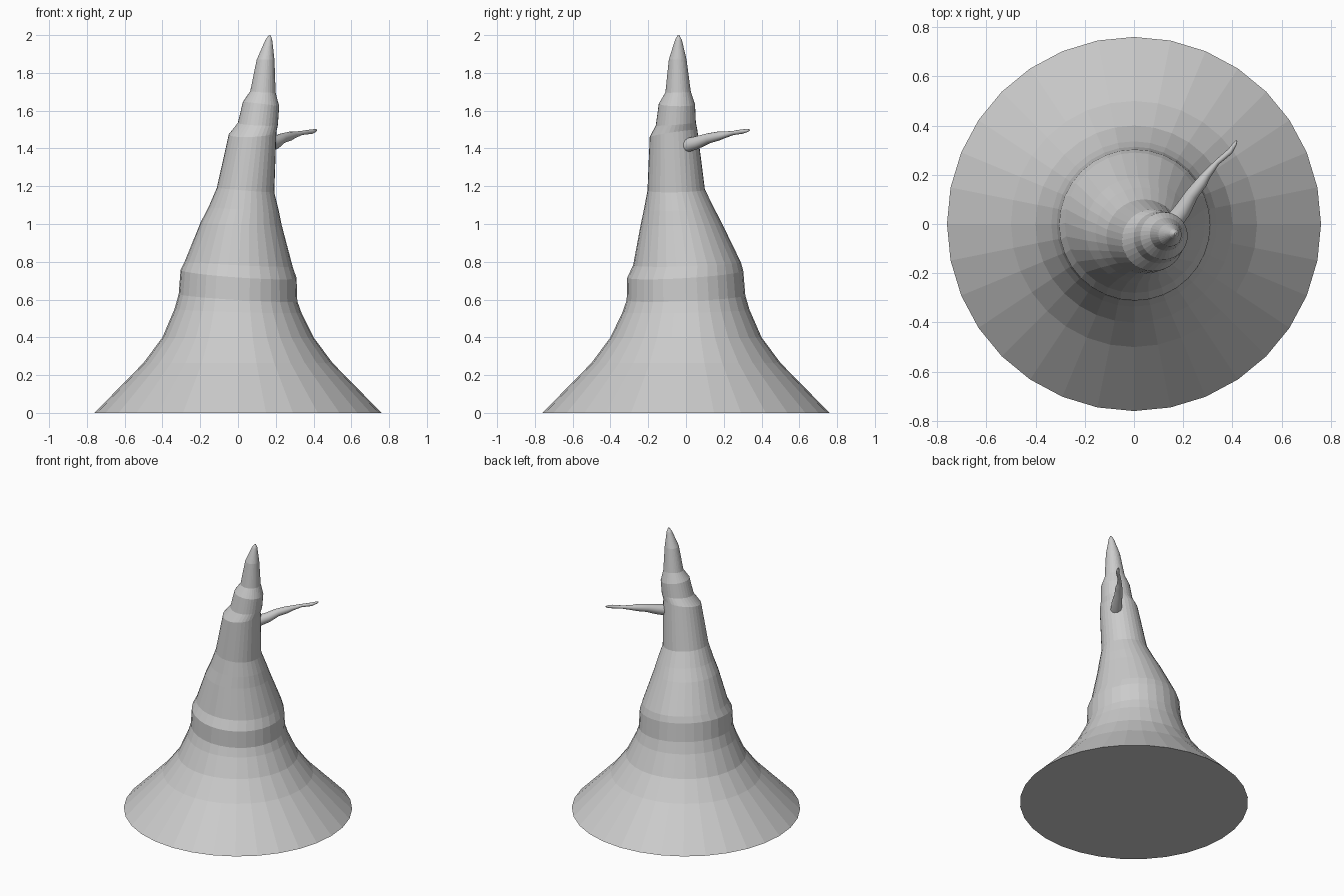
import bpy
import bmesh
from math import cos, sin, tau
from mathutils import Vector

cube = bpy.data.objects.get("Cube")
if cube:
    bpy.data.objects.remove(cube, do_unlink=True)

grey = bpy.data.materials.new("stone grey")
grey.use_nodes = True
colour = (0.6, 0.6, 0.6, 1)
grey.diffuse_color = colour
grey.node_tree.nodes["Principled BSDF"].inputs["Base Color"].default_value = colour


def ring(centre, u, v, radius, sides):
    """Points of a circle spanned by the directions u and v."""
    return [centre + radius * (cos(tau * i / sides) * u + sin(tau * i / sides) * v)
            for i in range(sides)]


def loft(name, rings, smooth=False):
    """Skin a stack of rings and cap both ends."""
    bm = bmesh.new()
    loops = [[bm.verts.new(p) for p in r] for r in rings]
    n = len(loops[0])
    for a, b in zip(loops, loops[1:]):
        for i in range(n):
            j = (i + 1) % n
            bm.faces.new((a[i], a[j], b[j], b[i]))
    bm.faces.new(loops[0][::-1])
    bm.faces.new(loops[-1])
    bmesh.ops.recalc_face_normals(bm, faces=bm.faces)
    mesh = bpy.data.meshes.new(name)
    bm.to_mesh(mesh)
    bm.free()
    mesh.materials.append(grey)
    obj = bpy.data.objects.new(name, mesh)
    bpy.context.collection.objects.link(obj)
    if smooth:
        bpy.ops.object.select_all(action="DESELECT")
        obj.select_set(True)
        bpy.context.view_layer.objects.active = obj
        bpy.ops.object.shade_smooth_by_angle(angle=0.9)
    return obj


# Leaning spire: centre x, centre y, height, radius, slope along x, slope along y
spire = [
    (0, 0, 0, 0.76, 0, 0),
    (0, 0, 0.265, 0.50, 0, 0),
    (0, 0, 0.40, 0.40, 0, 0),
    (0, 0, 0.54, 0.336, -0.03, 0.02),
    (0, 0, 0.61, 0.314, -0.06, 0.04),
    (0.003, -0.004, 0.735, 0.307, -0.07, 0.06),
    (0.004, 0.005, 0.79, 0.285, -0.05, 0.03),
    (0.017, -0.025, 1.00, 0.215, -0.04, 0.02),
    (0.03, -0.037, 1.08, 0.186, -0.05, 0.02),
    (0.04, -0.052, 1.18, 0.152, -0.08, 0.02),
    (0.077, -0.066, 1.48, 0.126, 0.05, 0.15),
    (0.105, -0.054, 1.53, 0.106, -0.05, 0.08),
    (0.122, -0.048, 1.635, 0.096, -0.12, -0.02),
    (0.132, -0.042, 1.70, 0.067, -0.06, 0.05),
    (0.146, -0.044, 1.87, 0.047, 0, 0),
    (0.163, -0.04, 1.975, 0.018, 0, 0),
    (0.168, -0.04, 2.0, 0.004, 0, 0),
]
loft("leaning_spire", [
    ring(Vector((x, y, z)), Vector((1, 0, sx)), Vector((0, 1, sy)), r, 32)
    for x, y, z, r, sx, sy in spire])

# Thin side branch: centre x, y, z and radius
branch = [
    (0.155, 0.0, 1.415, 0.038),
    (0.20, 0.06, 1.432, 0.034),
    (0.235, 0.12, 1.454, 0.027),
    (0.275, 0.17, 1.465, 0.024),
    (0.295, 0.20, 1.471, 0.018),
    (0.337, 0.25, 1.482, 0.011),
    (0.39, 0.295, 1.489, 0.012),
    (0.41, 0.325, 1.495, 0.008),
    (0.417, 0.338, 1.498, 0.003),
]
points = [Vector(b[:3]) for b in branch]
sections = []
for i, p in enumerate(points):
    along = (points[min(i + 1, len(points) - 1)] - points[max(i - 1, 0)]).normalized()
    side = along.cross(Vector((0, 0, 1))).normalized()
    sections.append(ring(p, side, side.cross(along), branch[i][3], 16))
loft("side_branch", sections, smooth=True)
